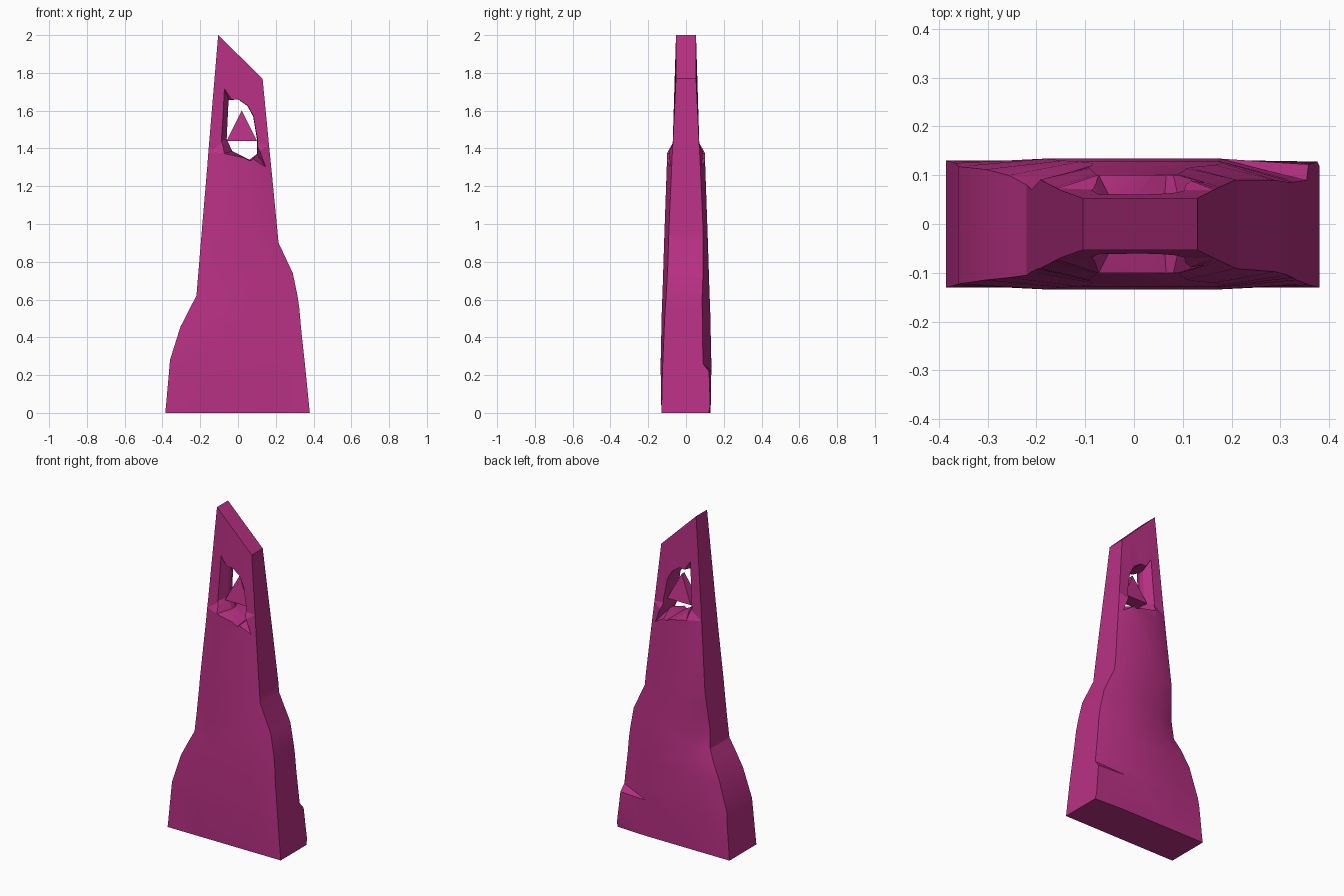
import bpy, bmesh, math

cube = bpy.data.objects.get("Cube")
if cube:
    bpy.data.objects.remove(cube, do_unlink=True)

magenta = bpy.data.materials.new("magenta")
magenta.use_nodes = True
COLOUR = (0.48, 0.03, 0.23, 1)
magenta.diffuse_color = COLOUR
magenta.node_tree.nodes["Principled BSDF"].inputs["Base Color"].default_value = COLOUR


def make_object(name, rings):
    """Skin a stack of equal closed rings and cap both ends."""
    bm = bmesh.new()
    loops = [[bm.verts.new(p) for p in ring] for ring in rings]
    n = len(loops[0])
    for a, b in zip(loops, loops[1:]):
        for i in range(n):
            j = (i + 1) % n
            bm.faces.new((a[i], a[j], b[j], b[i]))
    bm.faces.new(loops[0])
    bm.faces.new(loops[-1])
    bmesh.ops.triangulate(bm, faces=[f for f in bm.faces if len(f.verts) == 4])
    bmesh.ops.recalc_face_normals(bm, faces=bm.faces)
    mesh = bpy.data.meshes.new(name)
    bm.to_mesh(mesh)
    bm.free()
    mesh.materials.append(magenta)
    obj = bpy.data.objects.new(name, mesh)
    bpy.context.collection.objects.link(obj)
    return obj


def activate(obj):
    bpy.ops.object.select_all(action='DESELECT')
    obj.select_set(True)
    bpy.context.view_layer.objects.active = obj


# Tower rows: z left, z right, x left, x right,
# depth of edge, of bulging middle, of chipped back left and back right edges
rows = [
    (0, 0, -.385, .38, .13, .13, .13, .12),
    (.04, .04, -.381, .376, .129, .131, .129, .128),
    (.22, .22, -.365, .358, .125, .134, .125, .122),
    (.28, .26, -.36, .354, .123, .134, .118, .09),
    (.455, .455, -.305, .333, .115, .13, .112, .087),
    (.55, .55, -.257, .325, .11, .128, .1, .086),
    (.62, .62, -.22, .315, .105, .125, .08, .086),
    (.74, .74, -.21, .29, .098, .121, .07, .09),
    (.9, .9, -.197, .215, .092, .116, .085, .09),
    (.96, .96, -.192, .209, .091, .114, .091, .091),
    (1.3, 1.3, -.163, .176, .076, .102, .076, .076),
    (1.38, 1.36, -.157, .17, .073, .1, .073, .073),
    (1.44, 1.42, -.152, .164, .07, .07, .07, .07),
    (2, 1.77, -.105, .13, .053, .053, .053, .053),
]


def cross_section(row):
    zl, zr, xl, xr, edge, mid, back_l, back_r = row
    def at(t, y):
        return (xl + (xr - xl) * t, y, zl + (zr - zl) * t)
    return [at(0, -edge), at(.25, -mid), at(.75, -mid), at(1, -edge),
            at(1, back_r), at(.75, mid), at(.25, mid), at(0, back_l)]


tower = make_object("tower_body", [cross_section(r) for r in rows])

# Window opening, flared towards the front and back
inner = [(-.06, 1.45), (-.05, 1.655), (0, 1.66), (.05, 1.625),
         (.08, 1.57), (.1, 1.45), (.1, 1.37), (.06, 1.34), (-.03, 1.385)]
outer = [(-.097, 1.43), (-.084, 1.75), (0, 1.662), (.052, 1.627),
         (.083, 1.57), (.105, 1.45), (.148, 1.3), (.065, 1.335), (-.065, 1.375)]


def flare(y, k):
    return [(a + (c - a) * k, y, b + (d - b) * k)
            for (a, b), (c, d) in zip(inner, outer)]


cutter = make_object("window_cutter", [flare(-.15, 1.9), flare(-.015, 0),
                                       flare(.015, 0), flare(.15, 1.9)])
cutter.hide_render = True
cut = tower.modifiers.new("window", 'BOOLEAN')
cut.operation = 'DIFFERENCE'
cut.solver = 'EXACT'
cut.object = cutter
activate(tower)
bpy.ops.object.modifier_apply(modifier=cut.name)
bpy.data.objects.remove(cutter, do_unlink=True)
activate(tower)
bpy.ops.object.shade_smooth_by_angle(angle=math.radians(20))

# Small pointed wedge standing in the window
base, tip = [(-.06, 1.44), (.1, 1.44), (.02, 1.6)], .012
make_object("window_wedge", [
    [(x, s * (tip if z > 1.5 else .04), z) for x, z in base] for s in (-1, 1)])
